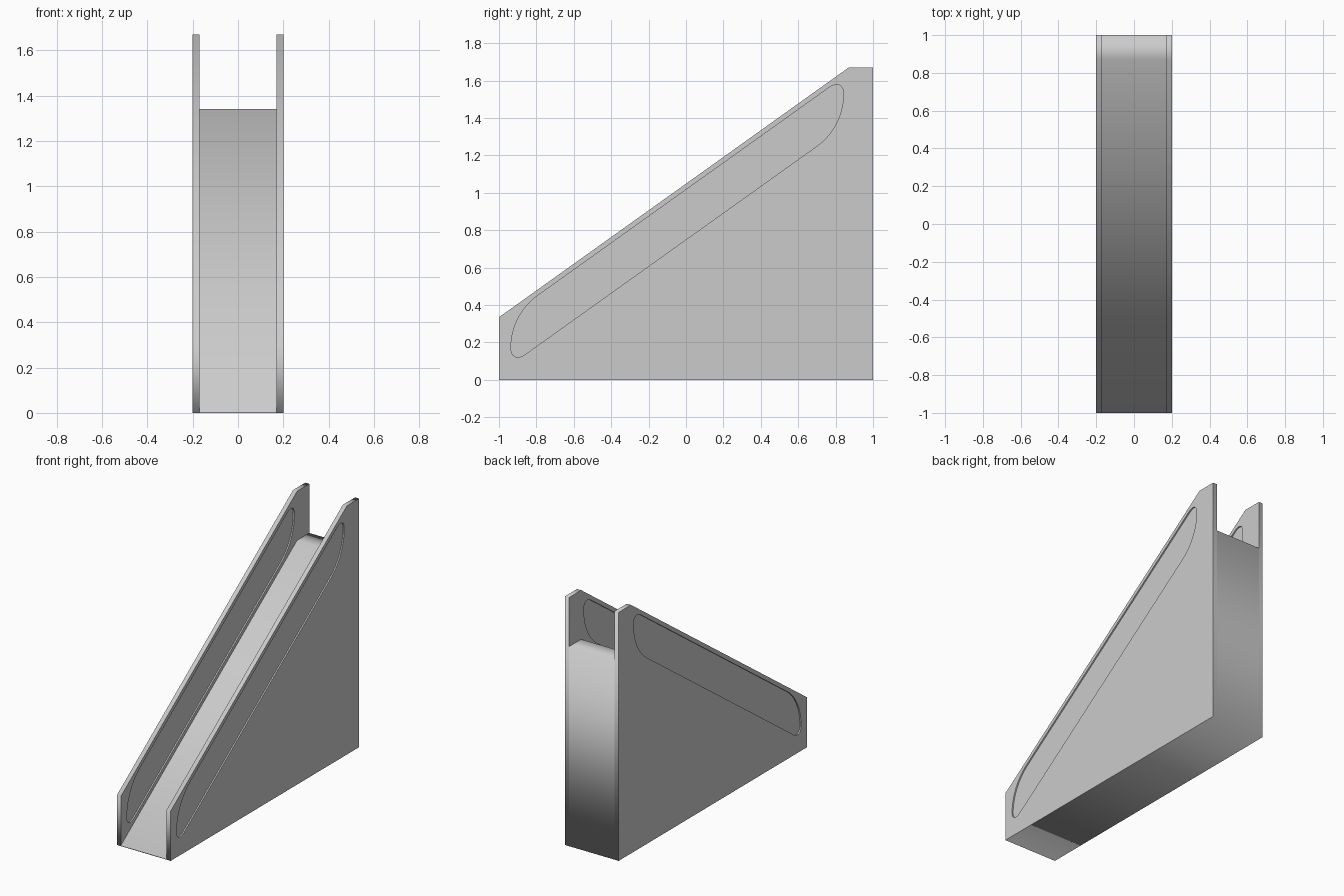
import bpy
from mathutils import Matrix, Vector
from mathutils.geometry import interpolate_bezier

if "Cube" in bpy.data.objects:
    bpy.data.objects.remove(bpy.data.objects["Cube"])

# local x -> world y, local y -> world z, local z -> world x
AXES = Matrix(((0, 0, 1, 0), (1, 0, 0, 0), (0, 1, 0, 0), (0, 0, 0, 1)))


def slab(name, outlines, x, thickness):
    """Extrude (y, z) outlines along x; a second outline becomes a hole."""
    curve = bpy.data.curves.new(name, 'CURVE')
    curve.dimensions = '2D'
    curve.fill_mode = 'BOTH'
    curve.extrude = thickness / 2
    for outline in outlines:
        spline = curve.splines.new('POLY')
        spline.points.add(len(outline) - 1)
        for point, (y, z) in zip(spline.points, outline):
            point.co = (y, z, 0, 1)
        spline.use_cyclic_u = True
    obj = bpy.data.objects.new(name, curve)
    bpy.context.collection.objects.link(obj)
    obj.matrix_world = Matrix.Translation((x, 0, 0)) @ AXES
    bpy.ops.object.select_all(action='DESELECT')
    obj.select_set(True)
    bpy.context.view_layer.objects.active = obj
    bpy.ops.object.convert(target='MESH')
    return bpy.context.object


# Rounded window outline: one end from two curves, other end by half turn
def bezier(a, b, c, d, n):
    return [(p.x, p.y) for p in interpolate_bezier(
        Vector(a), Vector(b), Vector(c), Vector(d), n)]


end = bezier((0.70, 1.25), (0.79, 1.314), (0.842, 1.42), (0.842, 1.53), 14)
end += bezier((0.842, 1.53), (0.842, 1.58), (0.805, 1.592), (0.765, 1.563), 12)[1:]
window = end + [(-0.094 - y, 1.70 - z) for y, z in end]

wall = [(-1, 0), (1, 0), (1, 1.67), (0.87, 1.67), (-1, 0.335)]
ramp = [(-1, 0), (1, 0), (1, 1.34), (0.87, 1.34), (-1, 0.005)]

# Sloped base between the walls
slab("ramp", [ramp], 0, 0.34)

# Side walls with a panel recessed on both faces
for side, label in ((-1, "left"), (1, "right")):
    slab(label + "_wall", [wall, window], side * 0.185, 0.03)
    slab(label + "_panel", [window], side * 0.185, 0.012)
